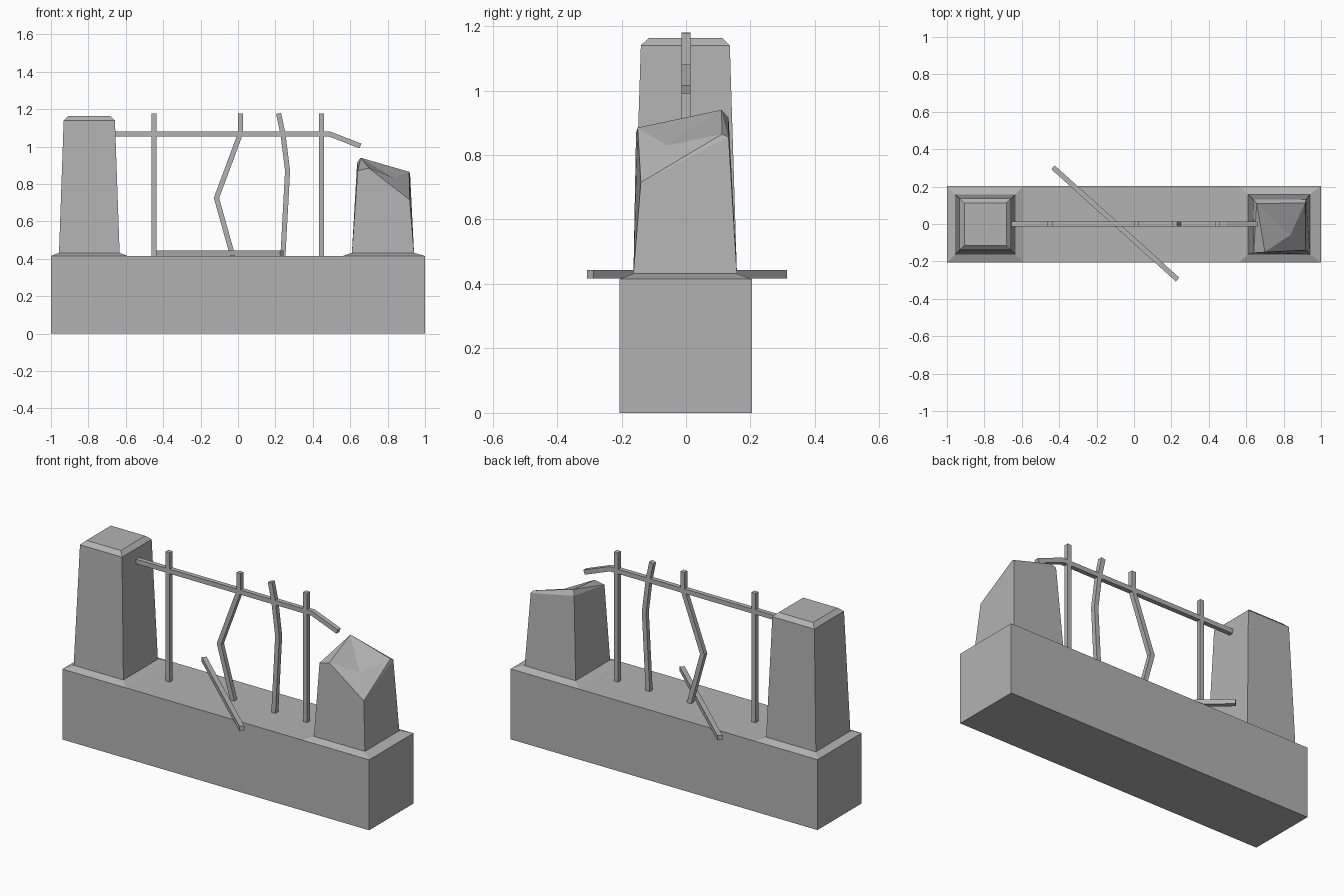
import bpy
import bmesh
from mathutils import Vector, Matrix

cube = bpy.data.objects.get("Cube")
if cube:
    bpy.data.objects.remove(cube, do_unlink=True)

stone = bpy.data.materials.new("stone_grey")
stone.use_nodes = True
GREY = (0.45, 0.45, 0.45, 1)
stone.diffuse_color = GREY
stone.node_tree.nodes["Principled BSDF"].inputs["Base Color"].default_value = GREY


def finish(name, bm):
    bmesh.ops.recalc_face_normals(bm, faces=bm.faces[:])
    mesh = bpy.data.meshes.new(name)
    bm.to_mesh(mesh)
    bm.free()
    mesh.materials.append(stone)
    obj = bpy.data.objects.new(name, mesh)
    bpy.context.scene.collection.objects.link(obj)
    return obj


def bridge(bm, a, b):
    """Join two rings of vertices with quads."""
    n = len(a)
    for i in range(n):
        j = (i + 1) % n
        bm.faces.new((a[i], a[j], b[j], b[i]))


def rect_ring(bm, x0, x1, y0, y1, z):
    return [bm.verts.new(p) for p in
            ((x0, y0, z), (x1, y0, z), (x1, y1, z), (x0, y1, z))]


def stack(name, levels):
    """Closed solid through rectangles (x0, x1, y0, y1, z)."""
    bm = bmesh.new()
    rings = [rect_ring(bm, *lv) for lv in levels]
    for a, b in zip(rings, rings[1:]):
        bridge(bm, a, b)
    bm.faces.new(rings[0])
    bm.faces.new(rings[-1])
    return finish(name, bm)


def bar(name, path, width=0.027):
    """Square bar with mitred bends along (x, z) points."""
    pts = [Vector(p) for p in path]
    dirs = [(b - a).normalized() for a, b in zip(pts, pts[1:])]
    bm = bmesh.new()
    rings = []
    h = width / 2
    for i, p in enumerate(pts):
        d0, d1 = dirs[max(i - 1, 0)], dirs[min(i, len(dirs) - 1)]
        t = (d0 + d1).normalized()
        n = Vector((-t.y, t.x)) * h / t.dot(d0)
        rings.append([bm.verts.new((p.x + s * n.x, y, p.y + s * n.y))
                      for s, y in ((-1, -h), (1, -h), (1, h), (-1, h))])
    for a, b in zip(rings, rings[1:]):
        bridge(bm, a, b)
    bm.faces.new(rings[0])
    bm.faces.new(rings[-1])
    return finish(name, bm)


# Plinth wall
Y0, Y1, TOP, FOOT = -0.207, 0.204, 0.415, 0.432
stack("base_wall", [(-1, 1, Y0, Y1, 0), (-1, 1, Y0, Y1, TOP)])

# Sloped mortar skirts under the pillars
stack("right_skirt", [(-1, -0.59, Y0, Y1, TOP), (-0.957, -0.633, -0.163, 0.158, FOOT)])
stack("left_skirt", [(0.56, 1, Y0, Y1, TOP), (0.609, 0.941, -0.163, 0.158, FOOT)])

# Intact pillar with chamfered top
stack("whole_pillar", [(-0.957, -0.633, -0.163, 0.158, FOOT),
                       (-0.932, -0.658, -0.14, 0.136, 1.14),
                       (-0.907, -0.683, -0.115, 0.112, 1.163)])

# Broken pillar with a jagged top
bm = bmesh.new()
foot = rect_ring(bm, 0.609, 0.941, -0.163, 0.158, FOOT)
tips = dict(fl=(0.64, -0.155, 0.87), ridge=(0.7, -0.15, 0.885),
            fr=(0.918, -0.14, 0.715), br=(0.92, 0.132, 0.855),
            notch=(0.915, 0.112, 0.865), bl=(0.637, 0.132, 0.915),
            peak=(0.656, 0.11, 0.94), dip=(0.835, -0.06, 0.83))
v = {k: bm.verts.new(p) for k, p in tips.items()}
f0, f1, f2, f3 = foot
bm.faces.new(foot)
bm.faces.new((f1, f2, v["br"], v["fr"]))
bm.faces.new((f2, f3, v["bl"], v["br"]))
bm.faces.new((f3, f0, v["fl"], v["bl"]))
bm.faces.new((f0, f1, v["fr"], v["ridge"], v["fl"]))
for names in ("fl ridge peak", "fl peak bl", "peak notch br", "peak br bl",
              "ridge dip peak", "dip notch peak", "ridge fr dip",
              "fr notch dip", "fr br notch"):
    bm.faces.new([v[k] for k in names.split()])
finish("broken_pillar", bm)

# Rail with a drooping broken end
bar("top_rail", [(-0.665, 1.067), (0.49, 1.067), (0.655, 1.003)])

# Upright and bent posts
bar("straight_post_right", [(-0.449, 0.41), (-0.449, 1.177)])
bar("straight_post_left", [(0.446, 0.41), (0.446, 1.177)])
bar("kinked_post", [(-0.027, 0.41), (-0.115, 0.725), (0.013, 1.07), (0.013, 1.177)])
bar("bowed_post", [(0.24, 0.41), (0.265, 0.87), (0.24, 1.07), (0.217, 1.177)])

# Fallen bar lying across the wall
fallen = bar("fallen_bar", [(-0.448, 0), (0.448, 0)])
fallen.data.transform(Matrix.Translation((-0.1, 0.003, 0.43)) @ Matrix.Rotation(-0.733, 4, "Z"))
